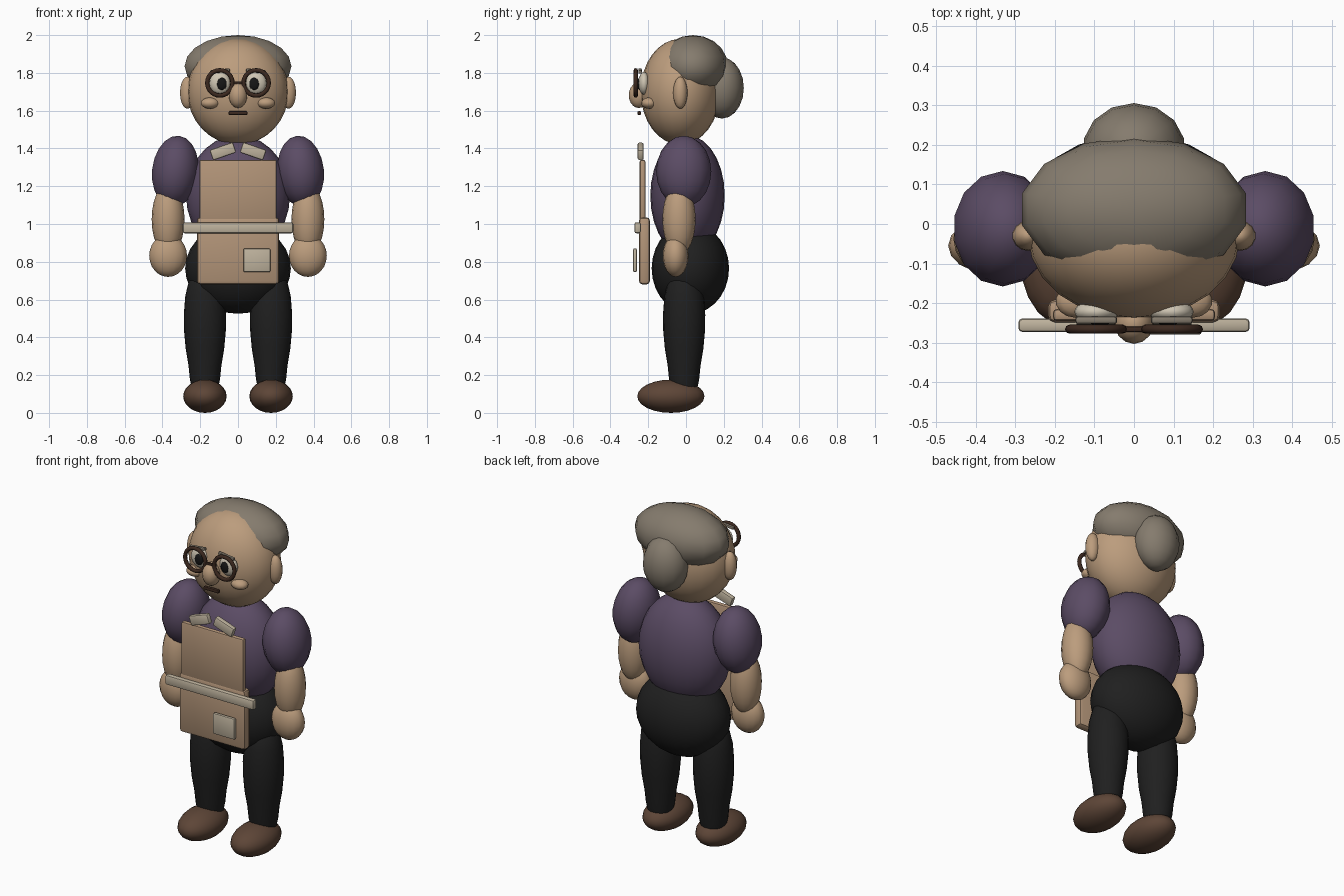
import bpy, bmesh, math
from mathutils import Matrix, Vector

if "Cube" in bpy.data.objects:
    bpy.data.objects.remove(bpy.data.objects["Cube"])


def material(name, r, g, b):
    m = bpy.data.materials.new(name)
    m.diffuse_color = (r, g, b, 1)
    m.use_nodes = True
    m.node_tree.nodes["Principled BSDF"].inputs["Base Color"].default_value = m.diffuse_color
    return m


SKIN = material("skin", .50, .335, .205)
HAIR = material("grey_hair", .235, .20, .155)
PURPLE = material("purple_cloth", .105, .072, .13)
BLACK = material("black_cloth", .014, .014, .014)
BROWN = material("brown_leather", .11, .06, .038)
DARK = material("dark_brown", .045, .022, .014)
TAN = material("tan_apron", .45, .30, .19)
CREAM = material("cream_trim", .52, .45, .34)
WHITE = material("eye_white", .62, .56, .45)
PUPIL = material("pupil_black", .008, .008, .008)


def finish(name, bm, mat, angle=50):
    bmesh.ops.recalc_face_normals(bm, faces=bm.faces)
    me = bpy.data.meshes.new(name)
    bm.to_mesh(me)
    bm.free()
    me.materials.append(mat)
    ob = bpy.data.objects.new(name, me)
    bpy.context.collection.objects.link(ob)
    bpy.ops.object.select_all(action='DESELECT')
    ob.select_set(True)
    bpy.context.view_layer.objects.active = ob
    bpy.ops.object.shade_smooth_by_angle(angle=math.radians(angle))
    return ob


def place(bm, loc, tilt):
    """Tilt about the front-back axis, then move into position."""
    bm.transform(Matrix.Translation(loc) @ Matrix.Rotation(math.radians(tilt), 4, 'Y'))


def ball(name, loc, radii, mat, seg=20, rings=12, tilt=0):
    bm = bmesh.new()
    bmesh.ops.create_uvsphere(bm, u_segments=seg, v_segments=rings, radius=1)
    bm.transform(Matrix.Diagonal((*radii, 1)))
    place(bm, loc, tilt)
    return finish(name, bm, mat, 60)


def box(name, loc, size, mat, bevel=.008, tilt=0):
    bm = bmesh.new()
    bmesh.ops.create_cube(bm, size=1)
    bm.transform(Matrix.Diagonal((*size, 1)))
    bmesh.ops.bevel(bm, geom=bm.edges[:], offset=bevel, segments=2,
                    affect='EDGES', profile=.5)
    place(bm, loc, tilt)
    return finish(name, bm, mat, 30)


def lathe(name, loc, profile, mat, seg=20):
    """Closed round body from (radius, height) points."""
    bm = bmesh.new()
    rings = [[bm.verts.new((r * math.cos(math.tau * i / seg),
                            r * math.sin(math.tau * i / seg), z))
              for i in range(seg)] for r, z in profile]
    for a, b in zip(rings, rings[1:]):
        for i in range(seg):
            j = (i + 1) % seg
            bm.faces.new((a[i], a[j], b[j], b[i]))
    bm.faces.new(rings[0])
    bm.faces.new(rings[-1])
    place(bm, loc, 0)
    return finish(name, bm, mat)


def ring(name, loc, major, minor, mat, seg=24, sides=8):
    """Torus facing the front."""
    bm = bmesh.new()
    loops = []
    for i in range(seg):
        a = math.tau * i / seg
        loops.append([])
        for k in range(sides):
            b = math.tau * k / sides
            r = major + minor * math.cos(b)
            loops[-1].append(bm.verts.new((r * math.cos(a), minor * math.sin(b),
                                           r * math.sin(a))))
    for i in range(seg):
        p, q = loops[i], loops[(i + 1) % seg]
        for k in range(sides):
            m = (k + 1) % sides
            bm.faces.new((p[k], q[k], q[m], p[m]))
    place(bm, loc, 0)
    return finish(name, bm, mat, 60)


# Body and head
ball("torso", (0, .008, 1.15), (.275, .197, .32), PURPLE, 24, 14)
ball("hips", (0, .023, .765), (.28, .205, .24), BLACK, 24, 14)
ball("head", (0, -.03, 1.70), (.268, .21, .28), SKIN, 24, 16)
ball("hair_cap", (0, .037, 1.835), (.29, .185, .165), HAIR, 14, 10)
ball("hair_bun", (0, .19, 1.72), (.13, .116, .162), HAIR, 14, 10)

# Face centre
ball("nose", (0, -.25, 1.682), (.05, .053, .068), SKIN, 14, 10)
box("mouth", (0, -.247, 1.587), (.10, .02, .02), DARK, .006)
box("glasses_bridge", (0, -.266, 1.747), (.055, .014, .014), DARK, .004)

for side, s in (("left", -1), ("right", 1)):
    # Face pairs
    ball(side + "_ear", (s * .268, -.03, 1.695), (.04, .038, .085), SKIN, 14, 10)
    ball(side + "_cheek", (s * .148, -.195, 1.64), (.05, .042, .03), SKIN, 14, 8)
    ball(side + "_eye", (s * .095, -.222, 1.745), (.056, .03, .06), WHITE, 16, 10)
    ball(side + "_pupil", (s * .086, -.246, 1.742), (.027, .012, .033), PUPIL, 14, 8)
    ring(side + "_glasses_rim", (s * .096, -.266, 1.747), .067, .0115, DARK)
    box(side + "_brow", (s * .095, -.243, 1.81), (.105, .018, .018), HAIR, .006, s * 6)

    # Arms
    ball(side + "_sleeve", (s * .332, -.012, 1.278), (.126, .146, .19), PURPLE, 14, 10,
         tilt=-s * 6)
    ball(side + "_forearm", (s * .37, -.037, 1.025), (.087, .088, .19), SKIN, 16, 12)
    ball(side + "_hand", (s * .37, -.055, .832), (.1, .068, .112), SKIN, 16, 12)

    # Legs and shoes
    lathe(side + "_leg", (s * .175, -.01, 0),
          [(.07, .13), (.08, .18), (.087, .25), (.102, .34), (.111, .44), (.112, .52),
           (.104, .62), (.085, .70), (.04, .76)], BLACK)
    ball(side + "_shoe", (s * .175, -.08, .088), (.115, .178, .088), BROWN, 20, 12)

    # Collar flap, rising toward the middle
    box(side + "_collar", (s * .08, -.24, 1.385), (.13, .032, .058), CREAM, .009, s * 19)

# Apron
box("apron_bib", (0, -.23, 1.175), (.41, .03, .33), TAN, .01)
box("apron_skirt", (0, -.22, .858), (.435, .058, .355), TAN, .018)
box("apron_belt", (0, -.256, .98), (.585, .034, .058), CREAM, .01)
box("apron_pocket", (.1, -.27, .808), (.142, .02, .125), CREAM, .007)
